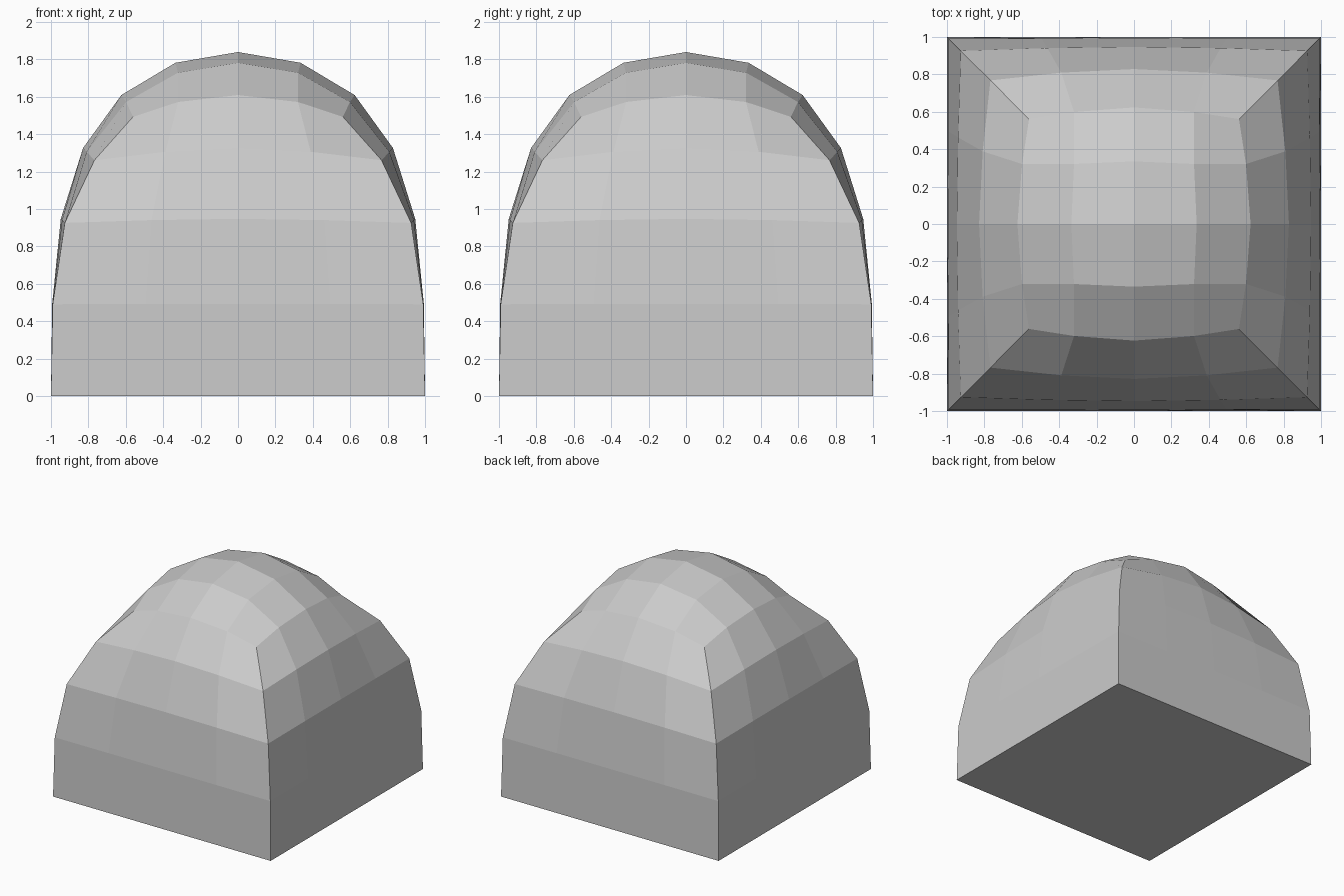
import bpy

if "Cube" in bpy.data.objects:
    bpy.data.objects.remove(bpy.data.objects["Cube"])

# Block with a domed top: subdivided cube, sharp base and upright edges
bpy.ops.mesh.primitive_cube_add(size=2, location=(0, 0, 1))
block = bpy.context.object
block.name = "domed_block"
mesh = block.data

# Crease every edge that touches the base, leaving the top rim free to round
crease = mesh.attributes.new("crease_edge", 'FLOAT', 'EDGE')
for edge in mesh.edges:
    touches_base = any(mesh.vertices[i].co.z < 0 for i in edge.vertices)
    crease.data[edge.index].value = 1.0 if touches_base else 0.0

# Two levels of rounding, kept flat shaded
subsurf = block.modifiers.new("rounding", 'SUBSURF')
subsurf.levels = 2
subsurf.render_levels = 2
bpy.ops.object.shade_flat()
